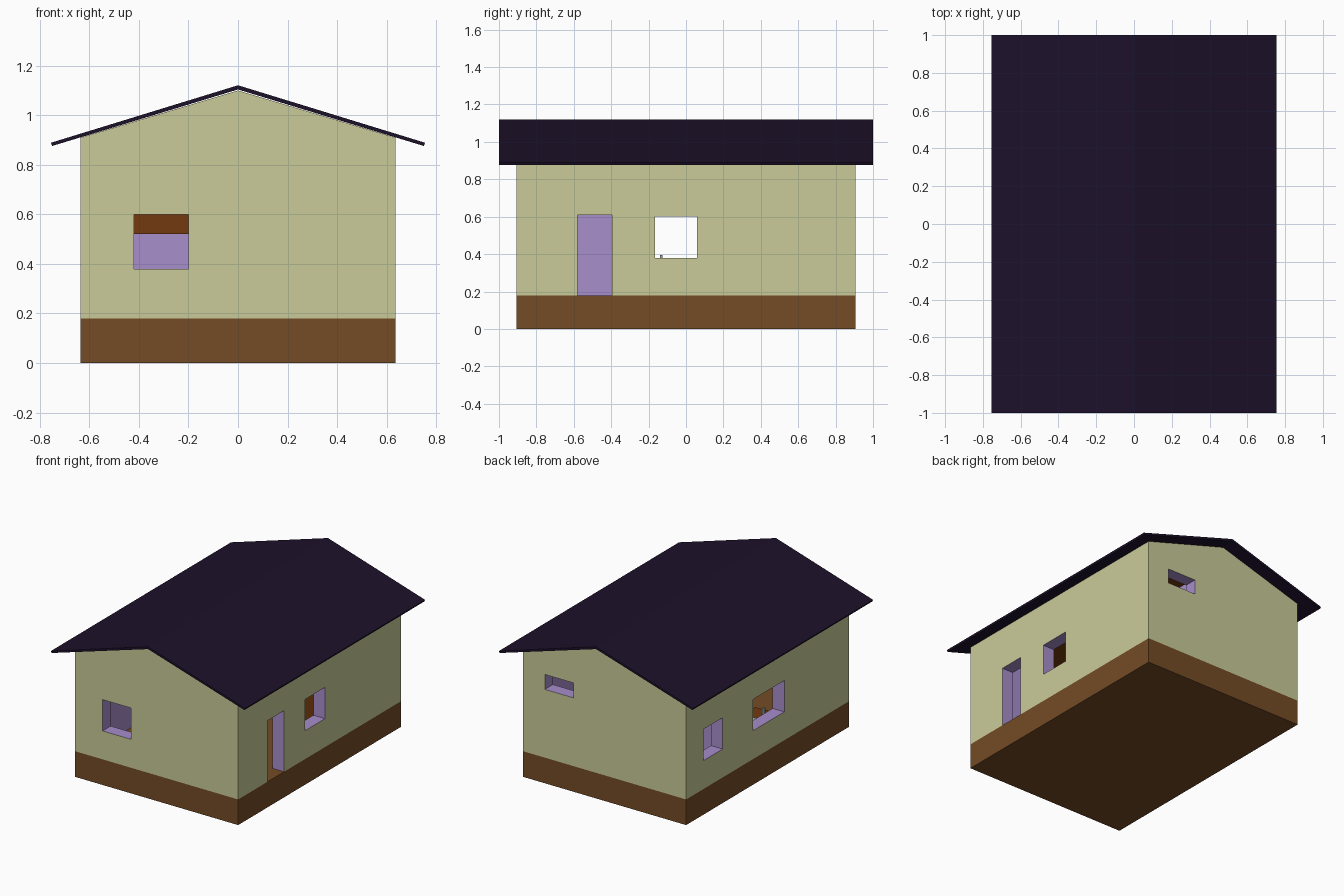
import bpy, bmesh

if "Cube" in bpy.data.objects:
    bpy.data.objects.remove(bpy.data.objects["Cube"])

def mat(name, r, g, b):
    lin = [(c / 255 / 12.92 if c < 11 else ((c / 255 + 0.055) / 1.055) ** 2.4) for c in (r, g, b)]
    m = bpy.data.materials.new(name)
    m.diffuse_color = (*lin, 1)
    m.use_nodes = True
    m.node_tree.nodes["Principled BSDF"].inputs["Base Color"].default_value = m.diffuse_color
    return m

CREAM = mat("cream", 202, 203, 152)
LILAC = mat("lilac", 168, 142, 204)
BROWN = mat("brown", 116, 76, 38)
WOOD = mat("wood", 114, 58, 14)
ROOF = mat("roof_dark", 29, 17, 42)
STEEL = mat("steel", 150, 165, 165)

def finish(name, bm, *mats):
    bmesh.ops.recalc_face_normals(bm, faces=bm.faces)
    me = bpy.data.meshes.new(name)
    bm.to_mesh(me)
    bm.free()
    ob = bpy.data.objects.new(name, me)
    bpy.context.collection.objects.link(ob)
    for m in mats:
        me.materials.append(m)
    return ob

def box(name, x, y, z, *mats):
    bm = bmesh.new()
    bmesh.ops.create_cube(bm, size=1)
    for v in bm.verts:
        v.co = [lo + (c + 0.5) * (hi - lo) for c, (lo, hi) in zip(v.co, (x, y, z))]
    return finish(name, bm, *mats)

def prism(name, profile, y, *mats):
    """Extrude an x-z profile along y."""
    bm = bmesh.new()
    face = bm.faces.new([bm.verts.new((px, -y, pz)) for px, pz in profile])
    new = bmesh.ops.extrude_face_region(bm, geom=[face])["geom"]
    bmesh.ops.translate(bm, vec=(0, 2 * y, 0), verts=[v for v in new if isinstance(v, bmesh.types.BMVert)])
    return finish(name, bm, *mats)

W, D, T = 0.635, 0.905, 0.09          # half width, half depth, wall thickness
FLOOR, TOP = 0.18, 0.91
IX, IY = W - T, D - T

# plinth, whose top is the floor
box("plinth", (-W, W), (-D, D), (0, FLOOR), BROWN)

# outer walls with the room space and openings cut out
walls = box("walls", (-W, W), (-D, D), (FLOOR, TOP), CREAM, LILAC)
right, left = (IX - 0.05, W + 0.1), (-W - 0.1, -IX + 0.05)
front, back = (-D - 0.1, -IY + 0.05), (IY - 0.05, D + 0.1)
cuts = {
    "room": ((-IX, IX), (-IY, IY), (0.1, 1.0)),
    "front_door": (right, (-0.58, -0.395), (0.1, 0.61)),
    "right_window": (right, (-0.165, 0.06), (0.38, 0.60)),
    "left_wide_window": (left, (-0.185, 0.165), (0.38, 0.60)),
    "left_small_window": (left, (0.50, 0.715), (0.38, 0.60)),
    "front_window": ((-0.42, -0.20), front, (0.38, 0.60)),
    "back_window": ((0.24, 0.465), back, (0.66, 0.765)),
}
bpy.context.view_layer.objects.active = walls
for name, size in cuts.items():
    cutter = box(name + "_cutter", *size)
    cutter.hide_render = True
    mod = walls.modifiers.new(name, 'BOOLEAN')
    mod.operation, mod.solver, mod.object = 'DIFFERENCE', 'EXACT', cutter
    bpy.ops.object.modifier_apply(modifier=name)
    bpy.data.objects.remove(cutter)
# inner faces and reveals are lilac
for p in walls.data.polygons:
    c = p.center
    outer = (abs(p.normal.x) > 0.9 and abs(c.x) > W - 0.01) or (abs(p.normal.y) > 0.9 and abs(c.y) > D - 0.01)
    p.material_index = 0 if outer else 1

# gable prism and ceiling
prism("gables", [(-W, TOP), (W, TOP), (0, 1.1)], D, CREAM)
box("ceiling", (-IX, IX), (-IY, IY), (0.895, TOP), WOOD)

# folded roof sheet
prism("roof", [(-0.755, 0.889), (0, 1.121), (0.755, 0.889), (0.75, 0.876), (0, 1.104), (-0.75, 0.876)], 1.0, ROOF)

# inside partitions and door
box("cross_partition", (-IX, IX), (0.30, 0.36), (FLOOR, 0.895), LILAC)
box("back_partition", (0.05, 0.11), (0.36, IY), (FLOOR, 0.895), LILAC)
box("inner_door", (0.18, 0.42), (0.285, 0.30), (FLOOR, 0.61), WOOD)

# kitchen: wall cupboard, counter, sink and tap
box("wall_cupboard", (-IX, -0.15), (0.22, 0.30), (0.52, 0.72), WOOD)
box("counter", (-IX, -0.40), (-0.20, 0.18), (FLOOR, 0.345), WOOD)
box("sink", (-0.52, -0.42), (-0.05, 0.14), (0.345, 0.355), STEEL)
box("tap", (-0.52, -0.505), (-0.14, -0.125), (0.345, 0.395), STEEL)
